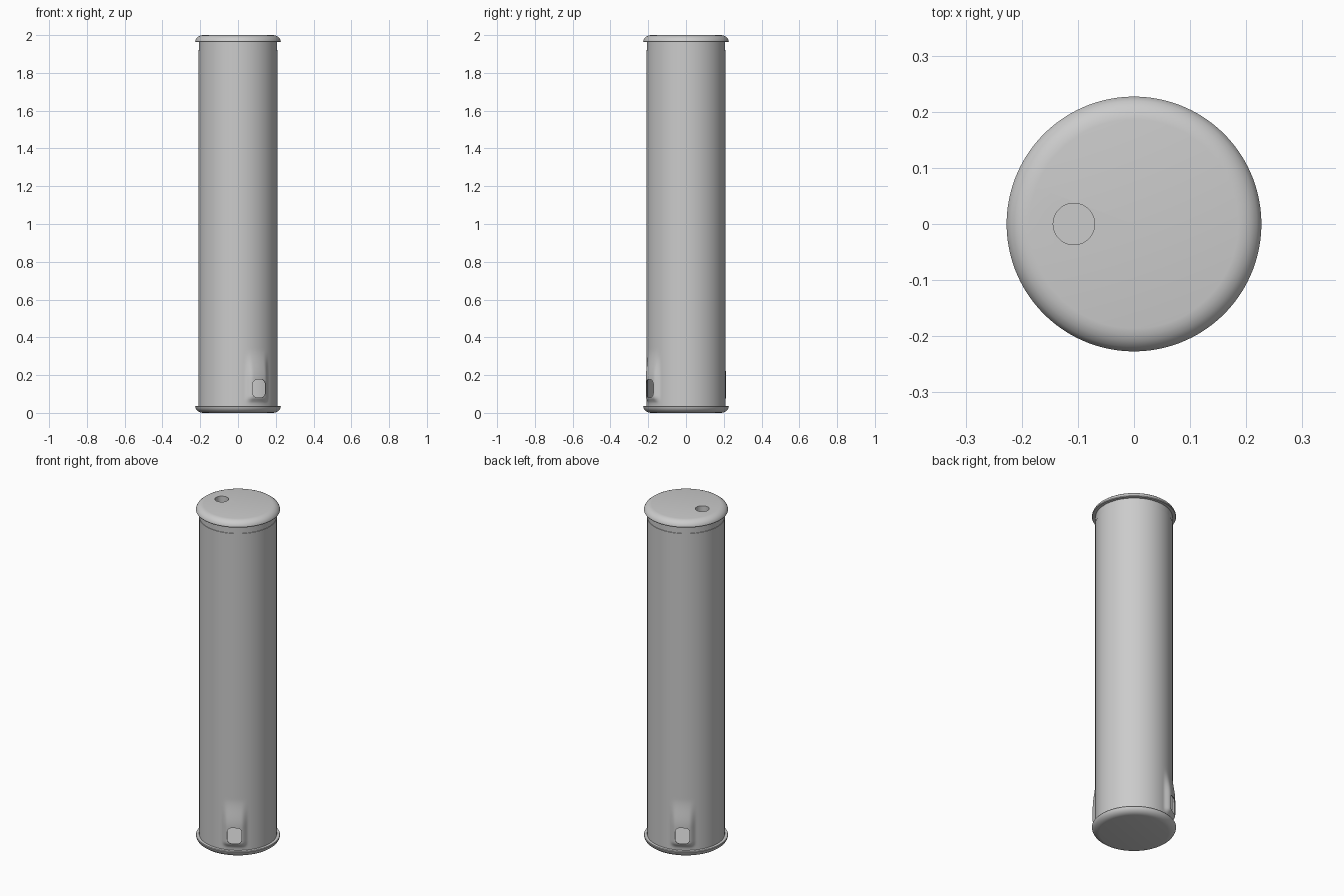
import bpy, bmesh, math
from mathutils import Matrix

if "Cube" in bpy.data.objects:
    bpy.data.objects.remove(bpy.data.objects["Cube"])

SEGS = 192
OUTLET_ANGLE = math.radians(-60)   # second outlet sits diametrically opposite


def ramp(t):
    t = max(0.0, min(1.0, t))
    return t * t * (3 - 2 * t)


def bulge(a, r, z):
    """Extra radius around the two outlet hoods near the base."""
    d = (a - OUTLET_ANGLE + math.pi / 2) % math.pi - math.pi / 2
    across = ramp((0.075 - abs(d) * r) / 0.04)
    height = ramp((z - 0.05) / 0.035) if z < 0.15 else ramp((0.34 - z) / 0.16)
    return 0.017 * across * height


def lathe(name, profile, closed=False, shape=None):
    bm = bmesh.new()
    rings = []
    for r, z in profile:
        if r == 0:
            rings.append([bm.verts.new((0, 0, z))] * SEGS)
            continue
        ring = []
        for i in range(SEGS):
            a = 2 * math.pi * i / SEGS
            q = r + (shape(a, r, z) if shape else 0)
            ring.append(bm.verts.new((q * math.cos(a), q * math.sin(a), z)))
        rings.append(ring)
    pairs = list(zip(rings, rings[1:])) + ([(rings[-1], rings[0])] if closed else [])
    for lo, hi in pairs:
        for i in range(SEGS):
            j = (i + 1) % SEGS
            quad = list(dict.fromkeys((lo[i], lo[j], hi[j], hi[i])))
            bm.faces.new(quad)
    bmesh.ops.recalc_face_normals(bm, faces=bm.faces)
    return to_object(name, bm)


def to_object(name, bm):
    me = bpy.data.meshes.new(name)
    bm.to_mesh(me)
    bm.free()
    ob = bpy.data.objects.new(name, me)
    bpy.context.collection.objects.link(ob)
    return ob


def activate(ob):
    bpy.ops.object.select_all(action='DESELECT')
    ob.select_set(True)
    bpy.context.view_layer.objects.active = ob


def cut(ob, cutter):
    mod = ob.modifiers.new("opening", 'BOOLEAN')
    mod.operation = 'DIFFERENCE'
    mod.solver = 'EXACT'
    mod.object = cutter
    activate(ob)
    bpy.ops.object.modifier_apply(modifier=mod.name)
    bpy.data.objects.remove(cutter)


def prism(name, outline, length, matrix):
    """Extrude a 2D outline along local z, centred, then place it."""
    bm = bmesh.new()
    face = bm.faces.new([bm.verts.new((x, y, -length / 2)) for x, y in outline])
    ext = bmesh.ops.extrude_face_region(bm, geom=[face])
    verts = [v for v in ext['geom'] if isinstance(v, bmesh.types.BMVert)]
    bmesh.ops.translate(bm, verts=verts, vec=(0, 0, length))
    bmesh.ops.recalc_face_normals(bm, faces=bm.faces)
    bmesh.ops.transform(bm, matrix=matrix, verts=bm.verts)
    ob = to_object(name, bm)
    ob.hide_render = True
    return ob


# Hollow column with a slightly narrower collar at the top
levels = [0.035] + [0.05 + 0.01 * i for i in range(31)] + [0.7, 1.1, 1.5, 1.92]
outer = [(0.209, z) for z in levels] + [(0.207, 1.921), (0.207, 1.966)]
inner = [(0.204, 1.966)] + [(0.204, z) for z in reversed(levels)]
column = lathe("column", outer + inner, closed=True, shape=bulge)

# Two rounded outlet openings, cut straight through both walls
w, h, c = 0.039, 0.047, 0.025
rounded = []
for k, (sx, sy) in enumerate(((1, 1), (-1, 1), (-1, -1), (1, -1))):
    for s in range(7):
        a = math.pi / 2 * (k + s / 6)
        rounded.append((sx * (h - c) + c * math.cos(a), sy * (w - c) + c * math.sin(a)))
place = (Matrix.Translation((0, 0, 0.129)) @ Matrix.Rotation(OUTLET_ANGLE, 4, 'Z')
         @ Matrix.Rotation(math.pi / 2, 4, 'Y'))
cut(column, prism("outlet_cutter", rounded, 0.6, place))

# Rounded end caps, the lower one mirrored from the upper
cap = [(0, 2), (0.186, 2), (0.198, 1.998), (0.209, 1.993), (0.219, 1.985),
       (0.225, 1.975), (0.227, 1.967), (0.225, 1.963), (0.2, 1.963), (0, 1.963)]
top_cap = lathe("top_cap", cap)
base_cap = lathe("base_cap", [(r, 2 - z) for r, z in cap])

# Round filling hole in the top
circle = [(0.037 * math.cos(math.tau * i / 48), 0.037 * math.sin(math.tau * i / 48))
          for i in range(48)]
cut(top_cap, prism("hole_cutter", circle, 0.2, Matrix.Translation((-0.107, 0, 1.98))))

for ob in (column, top_cap, base_cap):
    activate(ob)
    bpy.ops.object.shade_smooth_by_angle(angle=math.radians(35))
